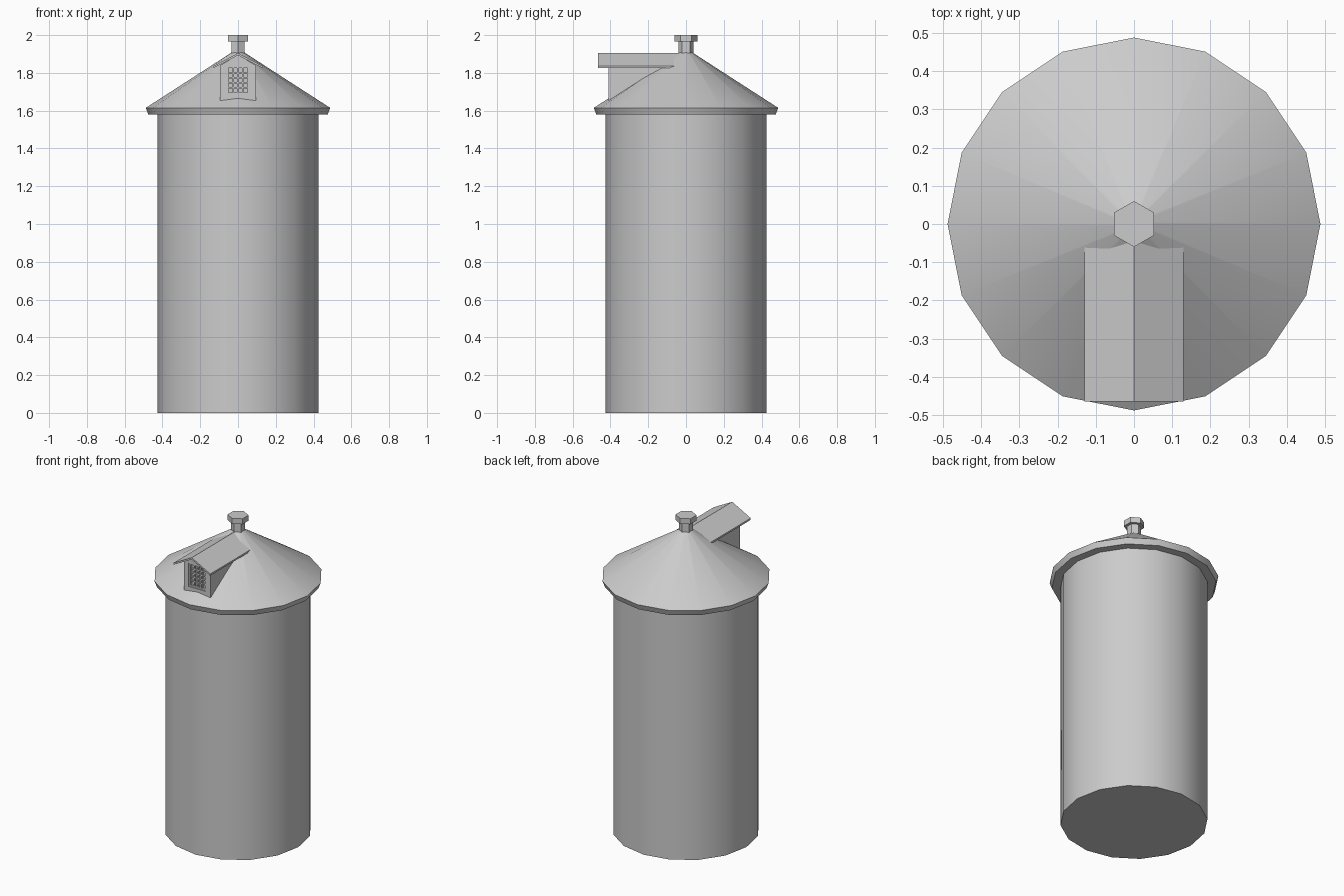
import bpy, bmesh, math

cube = bpy.data.objects.get("Cube")
if cube:
    bpy.data.objects.remove(cube, do_unlink=True)

grey = bpy.data.materials.new("galvanised_grey")
grey.use_nodes = True
colour = (0.6, 0.6, 0.6, 1)
grey.diffuse_color = colour
grey.node_tree.nodes["Principled BSDF"].inputs["Base Color"].default_value = colour


def finish(name, bm, smooth=False):
    bmesh.ops.recalc_face_normals(bm, faces=bm.faces)
    mesh = bpy.data.meshes.new(name)
    bm.to_mesh(mesh)
    bm.free()
    mesh.materials.append(grey)
    obj = bpy.data.objects.new(name, mesh)
    bpy.context.collection.objects.link(obj)
    if smooth:
        bpy.ops.object.select_all(action='DESELECT')
        obj.select_set(True)
        bpy.context.view_layer.objects.active = obj
        bpy.ops.object.shade_smooth_by_angle(angle=math.radians(30))
    return obj


def lathe(name, profile, sides, start=0.0, smooth=False):
    """Stack polygon rings given as (radius, z), capping both ends."""
    bm = bmesh.new()
    rings = []
    for r, z in profile:
        angles = [start + math.tau * i / sides for i in range(sides)]
        rings.append([bm.verts.new((r * math.cos(a), r * math.sin(a), z)) for a in angles])
    for low, high in zip(rings, rings[1:]):
        for i in range(sides):
            j = (i + 1) % sides
            bm.faces.new((low[i], low[j], high[j], high[i]))
    bm.faces.new(rings[0])
    bm.faces.new(rings[-1])
    return finish(name, bm, smooth)


def extrude_y(name, outline, y0, y1):
    """Extrude an (x, z) outline from y0 to y1."""
    bm = bmesh.new()
    face = bm.faces.new([bm.verts.new((x, y0, z)) for x, z in outline])
    out = bmesh.ops.extrude_face_region(bm, geom=[face])
    for v in out["geom"]:
        if isinstance(v, bmesh.types.BMVert):
            v.co.y = y1
    return finish(name, bm)


def box(name, x0, x1, y0, y1, z0, z1):
    return extrude_y(name, [(x0, z0), (x1, z0), (x1, z1), (x0, z1)], y0, y1)


# Tank and conical roof with a slanted rim
lathe("tank_wall", [(0.425, 0), (0.425, 1.585)], 16, smooth=True)
lathe("cone_roof", [(0.475, 1.58), (0.488, 1.615), (0.015, 1.92)], 16, smooth=True)

# Hexagonal vent on the peak
lathe("vent_neck", [(0.04, 1.88), (0.04, 1.967)], 6, math.pi / 6)
lathe("vent_cap", [(0.06, 1.965), (0.06, 2.0)], 6, math.pi / 6)

# Dormer walls, with a recess cut for the window
dormer = extrude_y("dormer_walls", [(-0.094, 1.65), (0.094, 1.65), (0.094, 1.84),
                                    (0, 1.896), (-0.094, 1.84)], -0.41, -0.08)
cutter = box("window_cutter", -0.06, 0.06, -0.45, -0.39, 1.685, 1.835)
cutter.hide_render = True
cutter.hide_viewport = True
cut = dormer.modifiers.new("window_recess", 'BOOLEAN')
cut.object = cutter
cut.solver = 'EXACT'

# Gabled dormer roof running back into the cone
extrude_y("dormer_roof", [(-0.13, 1.825), (0, 1.893), (0.13, 1.825),
                          (0.13, 1.836), (0, 1.905), (-0.13, 1.836)], -0.465, -0.04)

# Window lattice
for side in (-1, 1):
    x = side * 0.055
    box("window_jamb", x - 0.005, x + 0.005, -0.405, -0.388, 1.685, 1.835)
for z in (1.685, 1.825):
    box("window_rail", -0.05, 0.05, -0.405, -0.388, z, z + 0.01)
for i in range(1, 4):
    x = -0.05 + 0.025 * i
    box("upright_bar", x - 0.004, x + 0.004, -0.402, -0.388, 1.69, 1.83)
for i in range(1, 5):
    z = 1.695 + 0.026 * i
    box("cross_bar", -0.05, 0.05, -0.401, -0.388, z - 0.004, z + 0.004)
